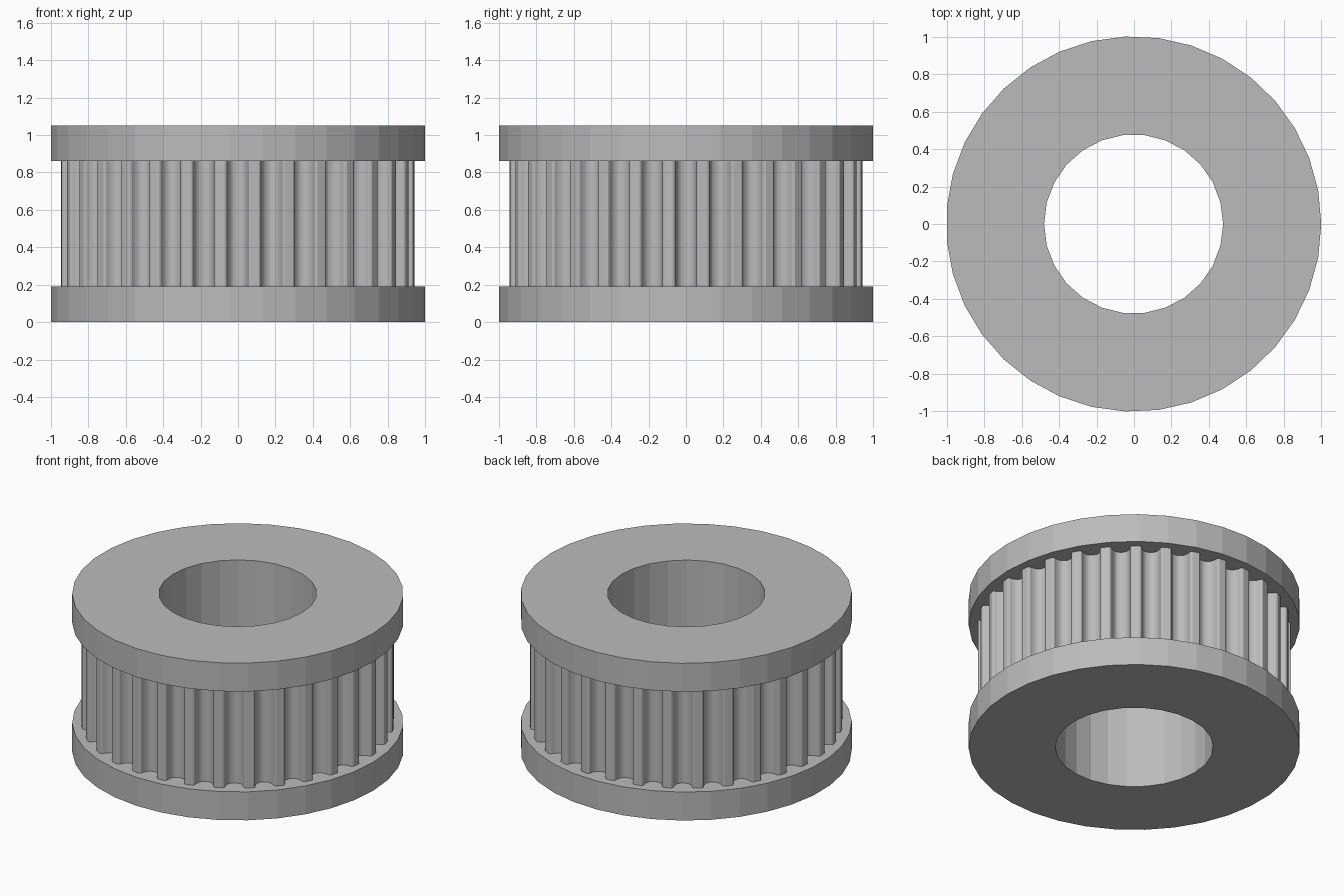
import bpy
import bmesh
from math import sin, cos, tau
from mathutils import Vector, Matrix

cube = bpy.data.objects.get("Cube")
if cube:
    bpy.data.objects.remove(cube, do_unlink=True)

CENTRE = Vector((-0.002, 0, 0))
BORE_RADIUS, BORE_SIDES = 0.478, 26
FLANGE_RADIUS, FLANGE_SIDES = 1.002, 35
TOOTH_RADIUS, TEETH = 0.944, 32
FLANGE_HEIGHT, TOTAL_HEIGHT = 0.19, 1.05

steel = bpy.data.materials.new("grey_metal")
steel.use_nodes = True
grey = (0.5, 0.5, 0.5, 1)
steel.diffuse_color = grey
steel.node_tree.nodes["Principled BSDF"].inputs["Base Color"].default_value = grey


def circle(radius, sides):
    return [Vector((radius * cos(tau * i / sides), radius * sin(tau * i / sides), 0))
            for i in range(sides)]


def toothed_outline():
    """Outline with a rounded belt groove repeated around the rim."""
    # Half groove: sideways offset and depth, from rim to floor
    half = [(0.071, 0), (0.062, 0.004), (0.057, 0.012), (0.055, 0.023),
            (0.052, 0.033), (0.048, 0.042), (0.043, 0.051), (0.034, 0.061),
            (0.024, 0.067), (0.012, 0.071), (0, 0.073)]
    groove = [(-t, d) for t, d in half] + half[-2::-1]
    points = []
    for i in range(TEETH):
        turn = Matrix.Rotation(tau * i / TEETH, 3, 'Z')
        points += [turn @ Vector((TOOTH_RADIUS - d, t, 0)) for t, d in groove]
    return points


def bored_solid(name, outline, bottom, top):
    """Extrude an outline with the central bore cut through it."""
    bm = bmesh.new()
    edges = []
    for loop in (outline, circle(BORE_RADIUS, BORE_SIDES)):
        verts = [bm.verts.new(p + CENTRE + Vector((0, 0, bottom))) for p in loop]
        edges += [bm.edges.new((v, verts[i - 1])) for i, v in enumerate(verts)]
    bmesh.ops.triangle_fill(bm, edges=edges, use_beauty=True)
    raised = bmesh.ops.extrude_face_region(bm, geom=bm.faces[:], use_keep_orig=True)
    moved = [g for g in raised["geom"] if isinstance(g, bmesh.types.BMVert)]
    bmesh.ops.translate(bm, verts=moved, vec=(0, 0, top - bottom))
    bmesh.ops.recalc_face_normals(bm, faces=bm.faces[:])
    mesh = bpy.data.meshes.new(name)
    bm.to_mesh(mesh)
    bm.free()
    mesh.materials.append(steel)
    obj = bpy.data.objects.new(name, mesh)
    bpy.context.collection.objects.link(obj)
    return obj


# Plain flanges above and below the toothed drum
rim = circle(FLANGE_RADIUS, FLANGE_SIDES)
bored_solid("bottom_flange", rim, 0, FLANGE_HEIGHT)
bored_solid("toothed_drum", toothed_outline(), FLANGE_HEIGHT, TOTAL_HEIGHT - FLANGE_HEIGHT)
bored_solid("top_flange", rim, TOTAL_HEIGHT - FLANGE_HEIGHT, TOTAL_HEIGHT)
